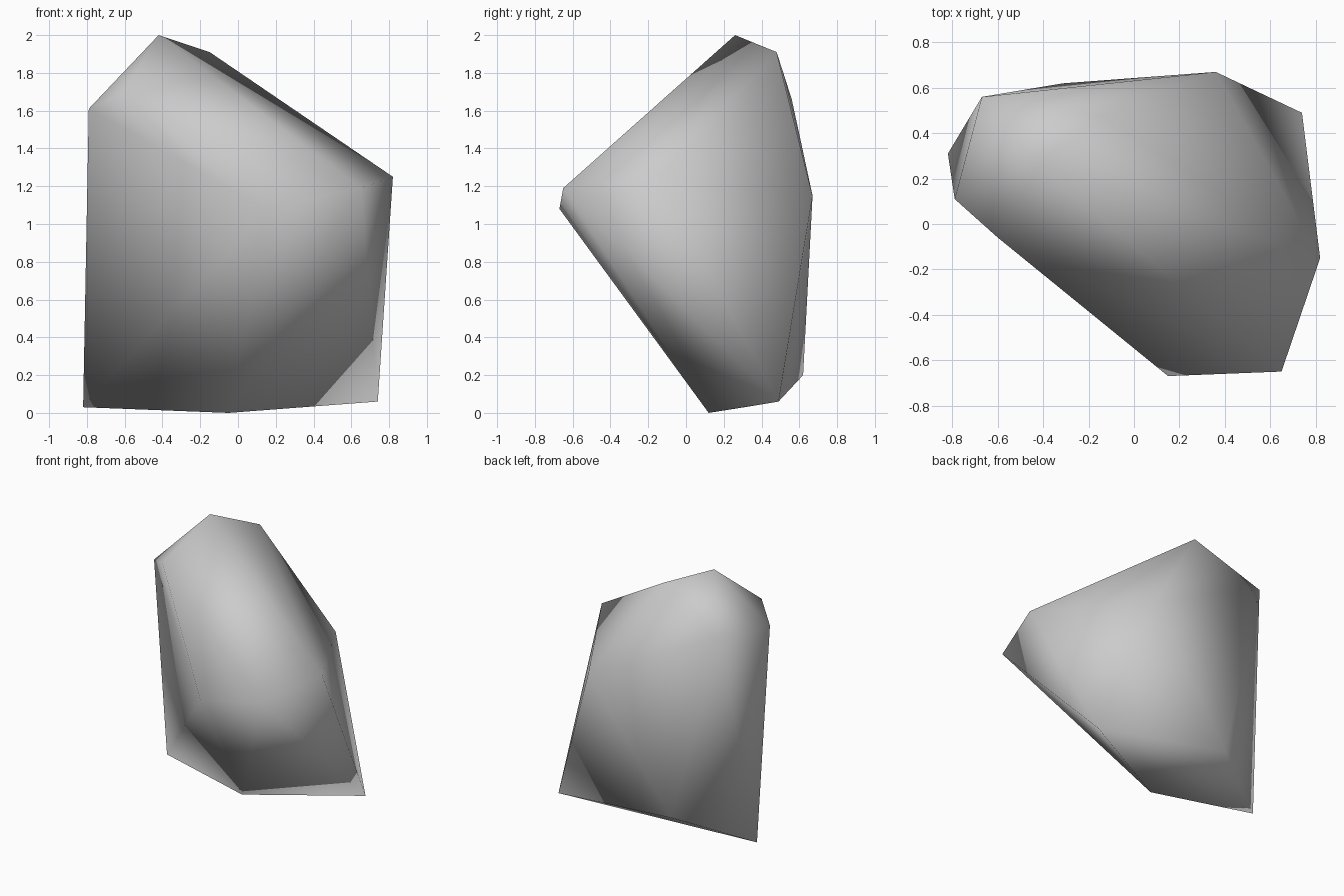
import bpy
import bmesh

default_cube = bpy.data.objects.get("Cube")
if default_cube:
    bpy.data.objects.remove(default_cube, do_unlink=True)

# Plain grey stone
stone_grey = bpy.data.materials.new("stone_grey")
stone_grey.use_nodes = True
colour = (0.6, 0.6, 0.6, 1)
stone_grey.diffuse_color = colour
stone_grey.node_tree.nodes["Principled BSDF"].inputs["Base Color"].default_value = colour

# Corners of the boulder, from the peak down to the foot
peak = [(-.42, .26, 2), (-.15, .48, 1.91)]
shoulder = [(-.6, -.06, 1.7), (-.79, .11, 1.61), (-.67, .56, 1.66)]
waist = [(.82, -.15, 1.25), (.65, -.65, 1.19), (.36, .67, 1.15), (.15, -.67, 1.08)]
foot = [(-.31, .62, .2), (.74, .49, .06), (-.82, .31, .03), (-.05, .12, 0)]

# Wrap the corners in one convex, softly shaded skin
bm = bmesh.new()
for corner in peak + shoulder + waist + foot:
    bm.verts.new(corner)
bmesh.ops.convex_hull(bm, input=bm.verts[:])
bmesh.ops.recalc_face_normals(bm, faces=bm.faces[:])
for face in bm.faces:
    face.smooth = True

mesh = bpy.data.meshes.new("boulder")
bm.to_mesh(mesh)
bm.free()
mesh.materials.append(stone_grey)
boulder = bpy.data.objects.new("boulder", mesh)
bpy.context.collection.objects.link(boulder)
